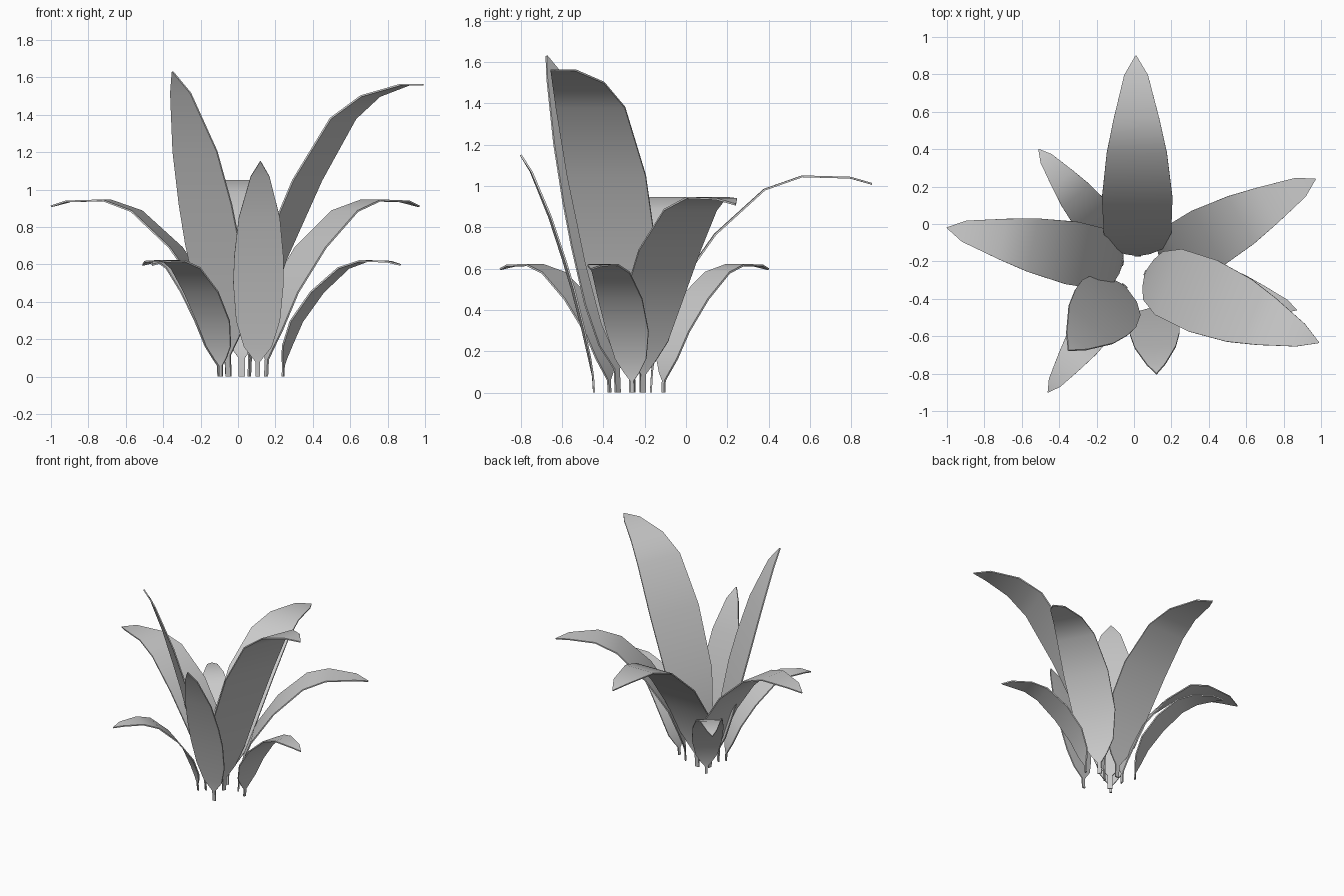
import bpy, bmesh, math
from mathutils import Vector

if "Cube" in bpy.data.objects:
    bpy.data.objects.remove(bpy.data.objects["Cube"])

# Leaf profiles: (outward reach, height, width) from foot to tip
ARCHED = [(0, 0, .03), (.005, .09, .03), (.012, .15, .12), (.035, .25, .24), (.11, .45, .325),
          (.28, .69, .34), (.495, .885, .29), (.66, .943, .22), (.87, .937, .115), (.964, .91, .004)]
UPRIGHT = [(0, 0, .025), (.005, .08, .025), (.02, .16, .15), (.05, .3, .235), (.10, .5, .27),
           (.145, .65, .262), (.21, .85, .22), (.30, 1.07, .10), (.35, 1.15, .004)]
LARGE = [(0, 0, .03), (.005, .10, .03), (.02, .18, .16), (.05, .33, .28), (.14, .63, .38),
         (.34, 1.05, .41), (.55, 1.38, .36), (.71, 1.5, .27), (.91, 1.56, .13), (1.02, 1.56, .004)]


def leaf(name, profile, foot, tip, scale):
    """Flat strip swept from foot towards tip, with slight thickness."""
    foot, tip = Vector((*foot, 0)), Vector((*tip, 0))
    out = (tip - foot).normalized()
    side = Vector((-out.y, out.x, 0))
    stretch = (tip - foot).length / profile[-1][0]
    bm = bmesh.new()
    last = None
    for r, z, w in profile:
        c = foot + out * r * stretch + Vector((0, 0, z * scale))
        row = [bm.verts.new(c + side * w * scale * s) for s in (-.5, .5)]
        if last:
            bm.faces.new((last[0], last[1], row[1], row[0]))
        last = row
    mesh = bpy.data.meshes.new(name)
    bm.to_mesh(mesh)
    bm.free()
    ob = bpy.data.objects.new(name, mesh)
    bpy.context.collection.objects.link(ob)
    mod = ob.modifiers.new("thickness", 'SOLIDIFY')
    mod.thickness = .009
    mod.offset = 0
    bpy.ops.object.select_all(action='DESELECT')
    ob.select_set(True)
    bpy.context.view_layer.objects.active = ob
    bpy.ops.object.modifier_apply(modifier=mod.name)
    bpy.ops.object.shade_smooth_by_angle(angle=math.radians(40))


# Middle arching leaves
leaf("back_leaf", ARCHED, (.02, -.17), (.01, .90), 1.11)
leaf("right_leaf", ARCHED, (.15, -.21), (.97, .24), 1.0)
leaf("left_leaf", ARCHED, (-.06, -.21), (-1.0, -.02), 1.0)

# Small low leaves
leaf("small_back_left_leaf", ARCHED, (-.10, -.11), (-.51, .40), .656)
leaf("small_front_left_leaf", ARCHED, (-.09, -.37), (-.46, -.90), .656)
leaf("small_right_leaf", ARCHED, (.24, -.26), (.87, -.46), .656)

# Tall leaves
leaf("tall_right_leaf", LARGE, (.06, -.26), (.99, -.635), 1.0)
leaf("tall_left_leaf", UPRIGHT, (-.05, -.33), (-.35, -.675), 1.417)
leaf("front_leaf", UPRIGHT, (.105, -.445), (.12, -.80), 1.0)
